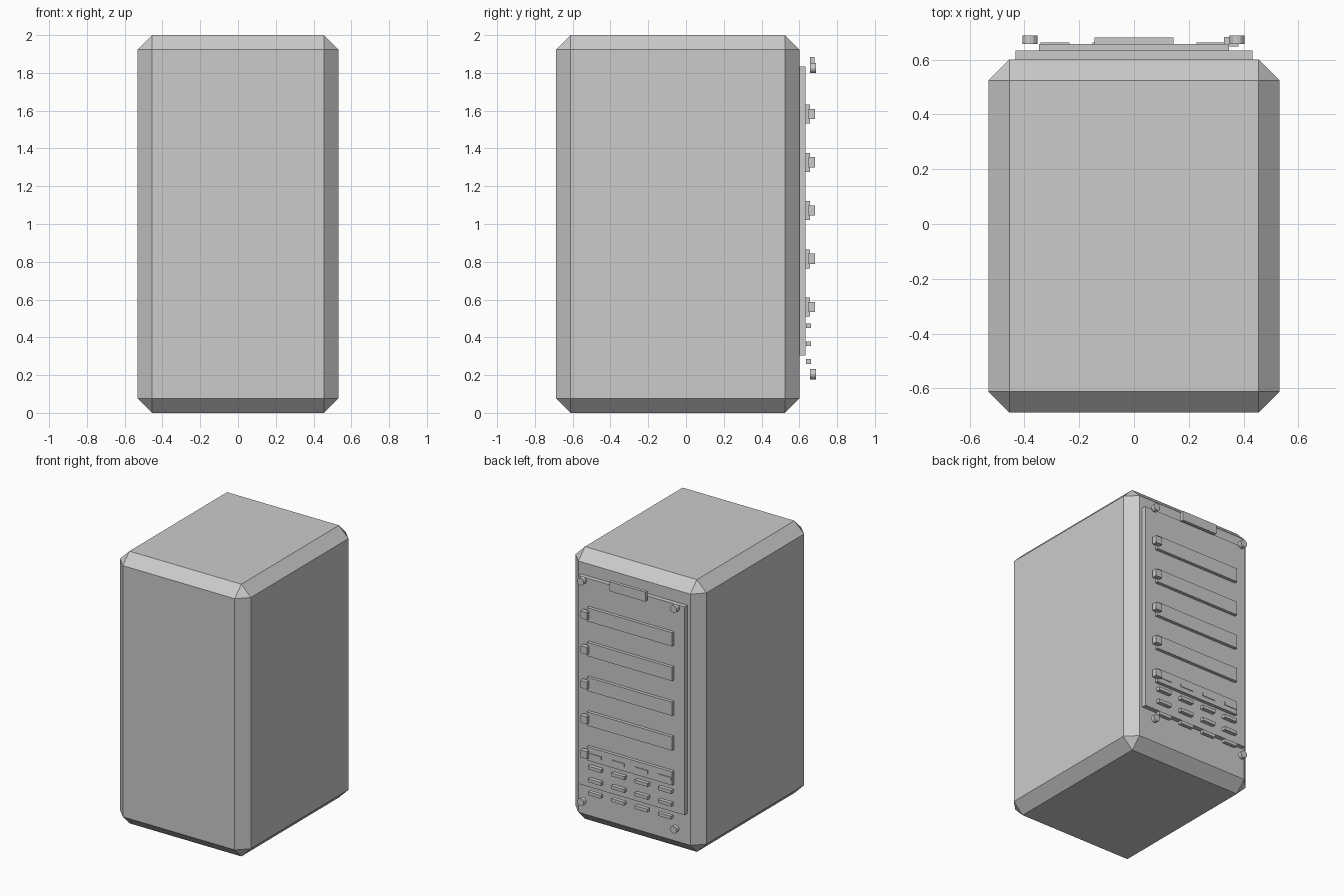
import bpy, math

if "Cube" in bpy.data.objects:
    bpy.data.objects.remove(bpy.data.objects["Cube"])


def box(name, x, y, z):
    """Box from (min, max) ranges on each axis."""
    lo, hi = zip(x, y, z)
    bpy.ops.mesh.primitive_cube_add(size=1, location=[(a + b) / 2 for a, b in zip(lo, hi)])
    ob = bpy.context.object
    ob.name = name
    for v in ob.data.vertices:
        v.co = [c * (b - a) for c, a, b in zip(v.co, lo, hi)]
    return ob


# Cabinet body with single chamfer on every edge
body = box("cabinet_body", (-0.532, 0.532), (-0.688, 0.60), (0, 2))
bevel = body.modifiers.new("chamfer", 'BEVEL')
bevel.width = 0.077
bevel.segments = 1

# Raised rear panel
box("rear_panel", (-0.432, 0.432), (0.595, 0.633), (0.305, 1.835))

# Drive bays, each with a latch block at one end
for i in range(5):
    z = 0.56 + i * 0.2555
    box(f"bay_{i}", (-0.346, 0.346), (0.631, 0.657), (z - 0.05, z + 0.05))
    box(f"latch_{i}", (0.328, 0.381), (0.648, 0.683), (z - 0.027, z + 0.027))

# Grid of small vent bars near the bottom
for row in range(4):
    for col in range(4):
        x, z = -0.288 + col * 0.19, 0.272 + row * 0.0945
        box(f"vent_{row}_{col}", (x - 0.053, x + 0.053), (0.634, 0.662), (z - 0.012, z + 0.012))

# Top grip plate
box("grip_plate", (-0.145, 0.145), (0.656, 0.680), (1.815, 1.885))

# Corner screws
for x in (-0.38, 0.376):
    for z in (0.205, 1.826):
        bpy.ops.mesh.primitive_cylinder_add(vertices=12, radius=0.027, depth=0.031,
                                            location=(x, 0.6725, z),
                                            rotation=(math.pi / 2, 0, 0))
        bpy.context.object.name = "corner_screw"
